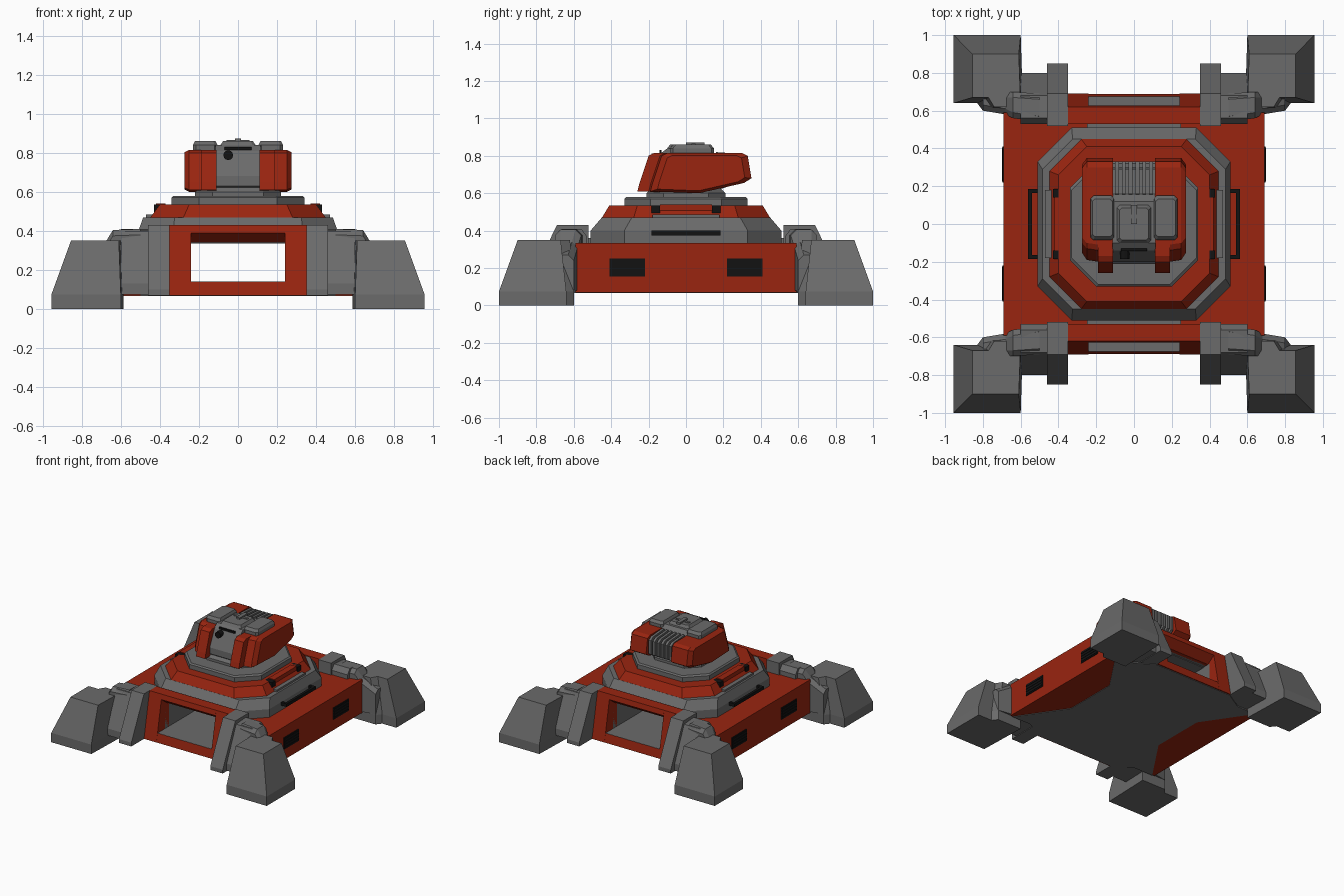
import bpy, bmesh

if "Cube" in bpy.data.objects:
    bpy.data.objects.remove(bpy.data.objects["Cube"], do_unlink=True)


def material(name, rgb):
    m = bpy.data.materials.new(name)
    m.use_nodes = True
    colour = (*rgb, 1)
    m.diffuse_color = colour
    node = next(n for n in m.node_tree.nodes if n.type == 'BSDF_PRINCIPLED')
    node.inputs["Base Color"].default_value = colour
    return m


RED = material("red_armour", (.32, .018, .005))
GREY = material("grey_metal", (.145, .145, .145))
BLACK = material("black_vent", (.006, .006, .006))


def loft(name, rings, mat, mirror=""):
    """Skin equal-sized rings of points, cap both ends, mirror about the origin."""
    bm = bmesh.new()
    loops = [[bm.verts.new(p) for p in ring] for ring in rings]
    n = len(loops[0])
    for a, b in zip(loops, loops[1:]):
        for i in range(n):
            j = (i + 1) % n
            bm.faces.new((a[i], a[j], b[j], b[i]))
    bm.faces.new(loops[0])
    bm.faces.new(loops[-1])
    bmesh.ops.recalc_face_normals(bm, faces=bm.faces)
    mesh = bpy.data.meshes.new(name)
    bm.to_mesh(mesh)
    bm.free()
    mesh.materials.append(mat)
    ob = bpy.data.objects.new(name, mesh)
    bpy.context.collection.objects.link(ob)
    if mirror:
        mod = ob.modifiers.new("Mirror", 'MIRROR')
        mod.use_axis = ("x" in mirror, "y" in mirror, False)
        mod.use_mirror_merge = False
    return ob


def box(name, x, y, z, mat, mirror=""):
    ring = [(x[0], y[0]), (x[1], y[0]), (x[1], y[1]), (x[0], y[1])]
    return loft(name, [[(*p, h) for p in ring] for h in z], mat, mirror)


def side_prism(name, profile, x, mat, mirror=""):
    """Extrude a (y, z) profile along x."""
    return loft(name, [[(h, *p) for p in profile] for h in x], mat, mirror)


def octagon(hx, hy, c, z):
    q = [(hx, hy - c), (hx - c, hy)]
    half = q + [(-x, y) for x, y in reversed(q)]
    return [(x, y, z) for x, y in half] + [(-x, -y, z) for x, y in half]


def tier(name, levels, mat):
    return loft(name, [octagon(*l) for l in levels], mat)


# Base hull either side of the tunnel
box("hull_side", (.25, .69), (-.59, .59), (.07, .335), RED, "x")
box("tunnel_wall", (.24, .25), (-.58, .58), (.14, .34), GREY, "x")
box("tunnel_floor", (-.25, .25), (-.675, .675), (.08, .14), GREY)
box("tunnel_roof", (-.25, .25), (-.54, .54), (.34, .36), GREY)
belly = [(.35, .68), (.5, .59), (.67, .59), (.42, .22), (.42, -.22), (.67, -.59), (.5, -.59), (.35, -.68)]
belly += [(-x, -y) for x, y in belly]
loft("belly_plate", [[(*p, z) for p in belly] for z in (.066, .075)], GREY)

# Sloping gates, front and back
side_prism("gate_post", [(.53, .07), (.69, .07), (.62, .43), (.53, .43)], (.24, .35), RED, "xy")
side_prism("gate_sill", [(.53, .075), (.689, .07), (.676, .139), (.53, .139)], (-.24, .24), RED, "y")
side_prism("gate_lintel", [(.53, .34), (.56, .34), (.628, .39), (.62, .43), (.53, .43)],
           (-.24, .24), RED, "y")

# Corner braces, arms and feet
side_prism("gate_brace", [(.52, .07), (.85, .07), (.85, .10), (.69, .43), (.52, .43)],
           (.35, .46), GREY, "xy")
side_prism("leg_arm", [(.53, .075), (.80, .075), (.80, .13), (.68, .40), (.56, .41), (.53, .37)],
           (.45, .60), GREY, "xy")
loft("leg_shoulder", [
    [(x, y0, .08), (x, y1, .08), (x, y1, z - .03), (x, y1 - .03, z), (x, y0 + .03, z), (x, y0, z - .03)]
    for x, y0, y1, z in ((.50, .54, .69, .41), (.64, .56, .70, .405), (.68, .58, .70, .34), (.80, .60, .70, .27))],
    GREY, "xy")
foot = [(.955, 1), (.60, 1), (.587, .60), (.80, .60), (.83, .64), (.955, .64)]
foot_top = [(.855, .90), (.61, .90), (.60, .62), (.74, .62), (.77, .67), (.855, .67)]
loft("foot", [[(*p, 0) for p in foot], [(*p, .075) for p in foot],
              [(*p, .35) for p in foot_top]], GREY, "xy")

# Hull side vents with slats
for i, y in enumerate((-.315, .315)):
    box(f"side_vent_{i}", (.688, .695), (y - .095, y + .095), (.155, .25), BLACK, "x")
    for k in range(4):
        z = .165 + k * .022
        box(f"side_vent_slat_{i}_{k}", (.69, .698), (y - .09, y + .09), (z, z + .008), BLACK, "x")

# Stepped octagonal tower
tier("lower_tier", [(.51, .51, .18, .335), (.51, .51, .18, .40), (.485, .45, .16, .47)], GREY)
tier("middle_tier", [(.45, .45, .17, .468), (.40, .41, .15, .535)], RED)
tier("upper_tier", [(.34, .33, .14, .53), (.34, .33, .14, .57), (.33, .32, .14, .58)], GREY)
tier("turret_ring", [(.22, .21, .09, .58), (.22, .21, .09, .60), (.18, .18, .07, .63)], GREY)

# Rails on the lower tier and grab bars on the middle tier
box("rail_bar", (.54, .56), (-.185, .185), (.375, .40), BLACK, "x")
box("rail_end", (.50, .56), (.165, .185), (.375, .40), BLACK, "xy")
box("grab_bar_step", (.41, .47), (-.18, .18), (.465, .485), GREY, "x")
box("grab_bar", (.37, .42), (-.14, .14), (.49, .54), RED, "x")
box("grab_bar_end", (.36, .43), (.14, .185), (.49, .535), BLACK, "xy")

# Turret cheeks: a side profile lofted outward with bevelled flanks
cheek = [(-.26, .61), (-.25, .65), (-.20, .80), (-.17, .815), (.30, .815),
         (.33, .80), (.35, .68), (.31, .655), (.07, .60)]


def cheek_ring(x, front, inset):
    """Profile with its nose pulled back and its outline shrunk."""
    ring = []
    for y, z in cheek:
        y += front if y < 0 else 0
        ring.append((x, .05 + (y - .05) * (1 - inset), .71 + (z - .71) * (1 - inset)))
    return ring


loft("turret_cheek_inner", [cheek_ring(.11, 0, 0), cheek_ring(.19, 0, 0)], RED, "x")
loft("turret_cheek_outer", [cheek_ring(.185, .06, 0), cheek_ring(.25, .07, 0),
                            cheek_ring(.275, .08, .12)], RED, "x")

# Turret core, sloped at the front
side_prism("turret_core", [(-.15, .59), (-.20, .63), (-.20, .68), (-.14, .81), (-.10, .84),
                           (.12, .84), (.16, .80), (.29, .79), (.30, .66), (.10, .595)],
           (-.115, .115), GREY)

# Roof pods and hatch
for name, x, y, z, mirror in (("roof_pod", (.105, .23), (-.085, .15), (.79, .86), "x"),
                              ("roof_hatch", (-.09, .09), (-.10, .10), (.83, .86), "")):
    b = .015
    plan = [(x[0] + b, y[0]), (x[1] - b, y[0]), (x[1], y[0] + b), (x[1], y[1] - b),
            (x[1] - b, y[1]), (x[0] + b, y[1]), (x[0], y[1] - b), (x[0], y[0] + b)]
    cx, cy = sum(x) / 2, sum(y) / 2
    top = [(cx + (u - cx) * .85, cy + (v - cy) * .85, z[1]) for u, v in plan]
    loft(name, [[(*p, z[0]) for p in plan], [(*p, z[1] - .02) for p in plan], top], GREY, mirror)
box("hatch_handle", (-.015, .015), (0, .10), (.855, .872), GREY)
box("hatch_crossbar", (-.06, .06), (.03, .05), (.855, .866), GREY)

# Rear cooling ribs
for k in range(6):
    x = -.10 + k * .036
    side_prism(f"cooling_rib_{k}", [(.15, .78), (.16, .82), (.30, .81), (.33, .79), (.33, .68), (.28, .65)],
               (x, x + .02), GREY)

# Front sight slit and sensor barrel
box("sight_slit", (-.07, .07), (-.142, -.13), (.815, .83), BLACK)
bpy.ops.mesh.primitive_cylinder_add(vertices=12, radius=.025, depth=.07,
                                    location=(-.05, -.15, .788), rotation=(1.5708, 0, 0))
sensor = bpy.context.object
sensor.name = "sensor_barrel"
sensor.data.materials.append(BLACK)
